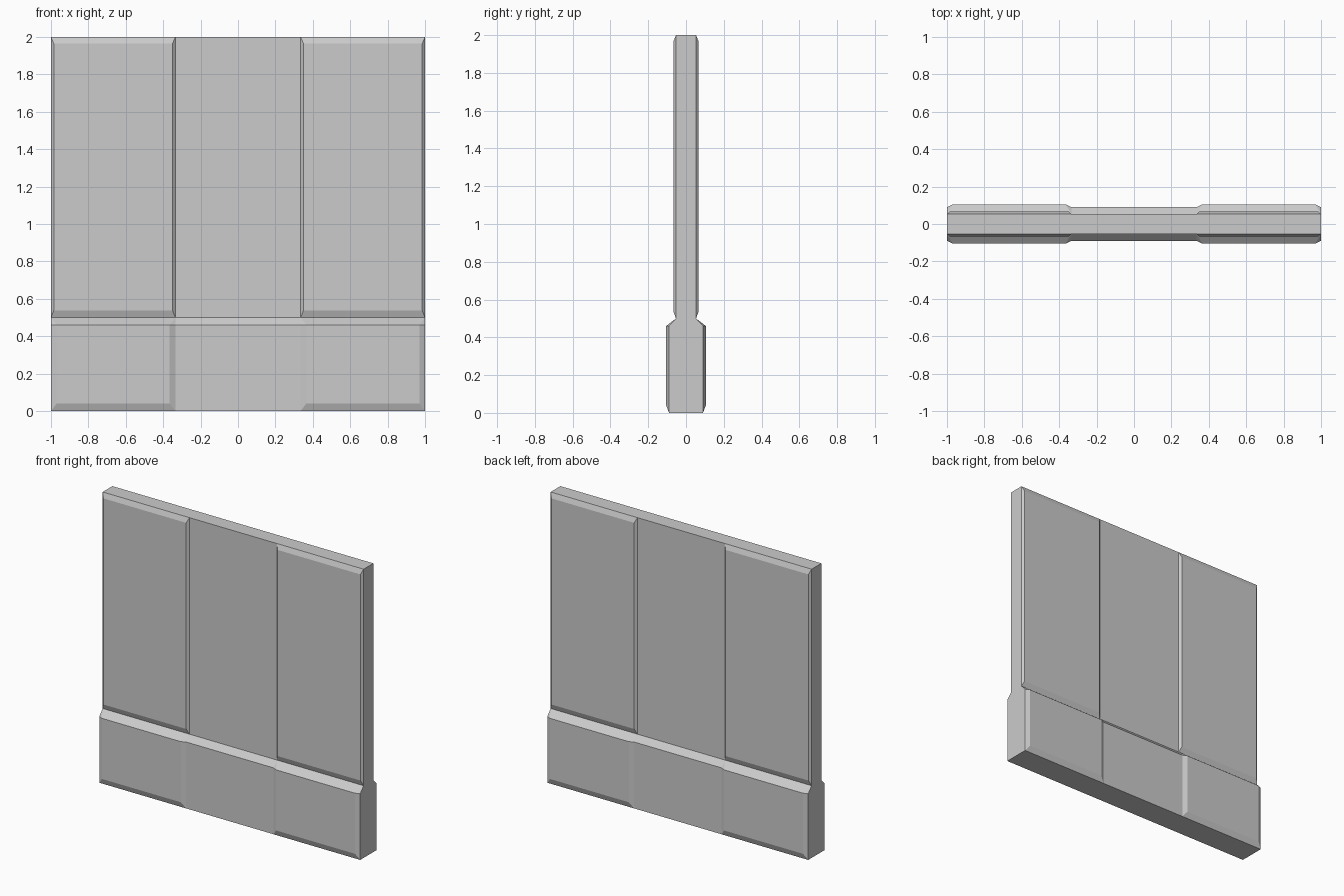
import bpy, bmesh
from mathutils import Vector

if "Cube" in bpy.data.objects:
    bpy.data.objects.remove(bpy.data.objects["Cube"])

SEAM = 0.335          # inner edge of the raised side panels
CORE, BASE = 0.053, 0.09


def rect(x0, x1, z0, z1, y):
    return [(x0, -y, z0), (x1, -y, z0), (x1, -y, z1), (x0, -y, z1)]


def build(name, faces, zc):
    """Make one quarter, then mirror it across x and y."""
    bm = bmesh.new()
    for f in faces:
        bm.faces.new([bm.verts.new(p) for p in f])
    bmesh.ops.remove_doubles(bm, verts=bm.verts, dist=1e-5)
    bm.normal_update()
    centre = Vector((0.5, 0, zc))
    for f in bm.faces:
        if f.normal.dot(f.calc_center_median() - centre) < 0:
            f.normal_flip()
    me = bpy.data.meshes.new(name)
    bm.to_mesh(me)
    bm.free()
    ob = bpy.data.objects.new(name, me)
    bpy.context.collection.objects.link(ob)
    m = ob.modifiers.new("mirror", 'MIRROR')
    m.use_axis = (True, True, False)
    m.merge_threshold = 0.0005
    return ob


def ring(a, b, sides):
    """Bevel faces joining the outer rectangle to the raised one."""
    return [[a[i], a[(i + 1) % 4], b[(i + 1) % 4], b[i]] for i in sides]


# upper wall: flat middle bay and a raised bevelled side panel
a = rect(SEAM, 1, 0.5, 2, CORE)
b = rect(SEAM + 0.015, 0.985, 0.537, 1.965, 0.067)
wall = [rect(0, SEAM, 0.5, 2, CORE), b] + ring(a, b, range(4))
wall.append([(0, 0, 2), (0, -CORE, 2), (SEAM, -CORE, 2), (1, -CORE, 2), (1, 0, 2)])
wall.append([(1, 0, 0.5), (1, -CORE, 0.5), (1, -CORE, 2), (1, 0, 2)])
build("upper_wall", wall, 1.25)

# base: thicker plinth with raised side panels and a sloped top edge
a = rect(SEAM, 1, 0, 0.46, BASE)
b = rect(SEAM + 0.03, 0.97, 0.04, 0.46, 0.105)
t0, t1, tm = (SEAM, -CORE, 0.5), (1, -CORE, 0.5), (0, -CORE, 0.5)
base = [rect(0, SEAM, 0, 0.46, BASE), b] + ring(a, b, (0, 1, 3))
base += [[b[3], b[2], t1, t0], [a[3], b[3], t0], [b[2], a[2], t1]]
base.append([(0, -BASE, 0.46), a[3], t0, tm])
base.append([(0, 0, 0), (0, -BASE, 0), a[0], a[1], (1, 0, 0)])
base.append([(1, 0, 0), a[1], a[2], t1, (1, 0, 0.5)])
build("base_plinth", base, 0.25)
